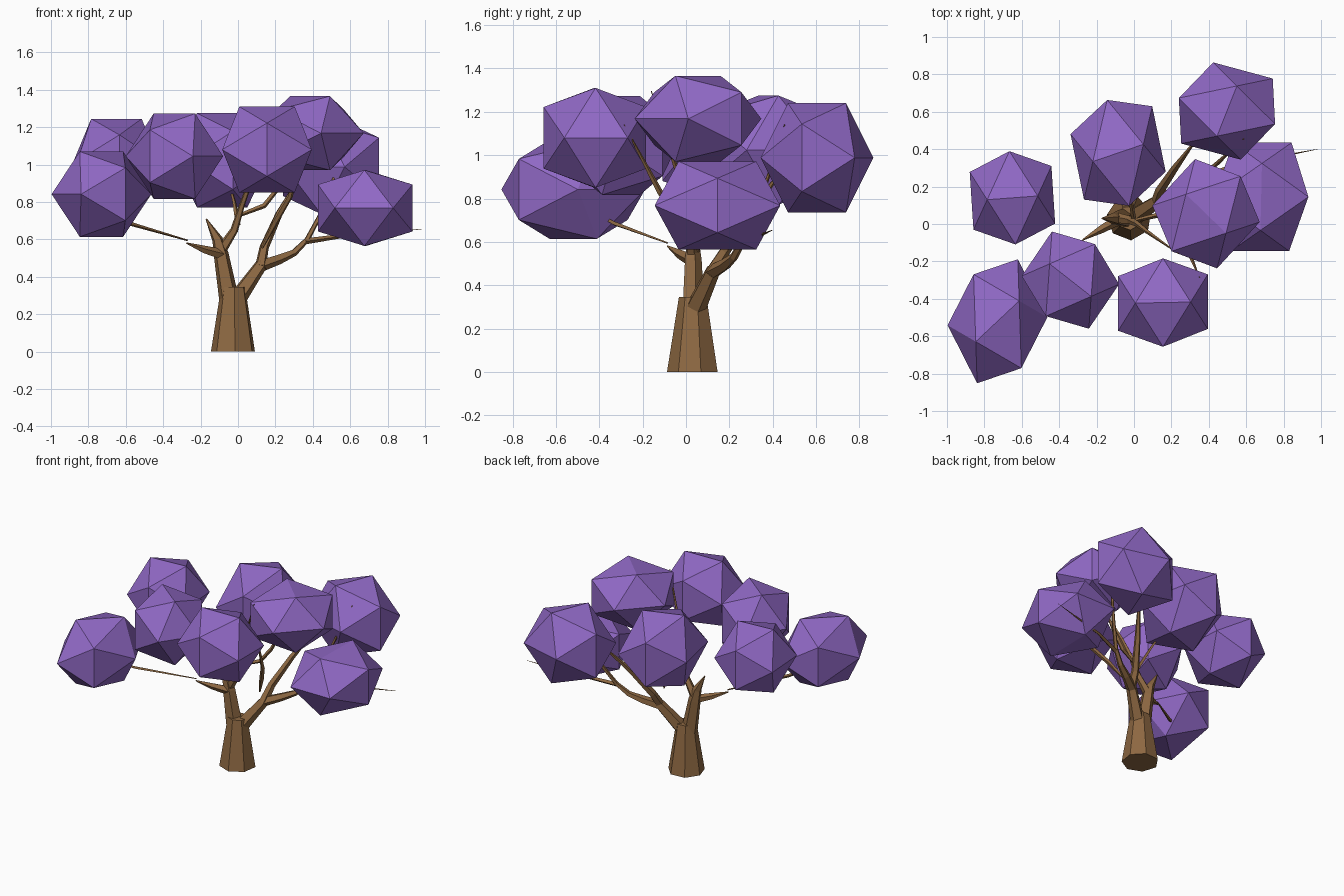
import bpy, bmesh, math
from mathutils import Vector

PHI = (1 + 5 ** 0.5) / 2


def material(name, color):
    m = bpy.data.materials.new(name)
    m.diffuse_color = (*color, 1)
    return m


LEAF = material("purple_leaves", (0.28, 0.14, 0.56))
BARK = material("brown_bark", (0.27, 0.14, 0.055))


def finish(bm, name, mat):
    bmesh.ops.recalc_face_normals(bm, faces=bm.faces)
    mesh = bpy.data.meshes.new(name)
    bm.to_mesh(mesh)
    bm.free()
    mesh.materials.append(mat)
    obj = bpy.data.objects.new(name, mesh)
    bpy.context.collection.objects.link(obj)
    return obj


def leaf_clump(i, center, u, v, half_height):
    """Stretched icosahedron; u runs along its top edge, v across it."""
    c, u, v = Vector(center), Vector((*u, 0)), Vector((*v, 0))
    w = Vector((0, 0, half_height / PHI))
    bm = bmesh.new()
    for s in (-1, 1):
        for t in (-1, 1):
            for a, b, d in ((s, 0, t * PHI), (0, t * PHI, s), (t * PHI, s, 0)):
                bm.verts.new(c + a * u + b * v + d * w)
    bmesh.ops.convex_hull(bm, input=bm.verts)
    finish(bm, f"leaf_clump_{i}", LEAF)


def limb(name, path, sides=5):
    """Tapered tube through (x, y, z, radius) points."""
    pts = [Vector(p[:3]) for p in path]
    bm = bmesh.new()
    rings = []
    for i, p in enumerate(pts):
        d = (pts[min(i + 1, len(pts) - 1)] - pts[max(i - 1, 0)]).normalized()
        if name == "trunk":
            d = Vector((0, 0, 1))
        q = Vector((0, 0, 1)).rotation_difference(d)
        ring = []
        for k in range(sides):
            a = math.tau * k / sides + 0.3
            off = Vector((math.cos(a), math.sin(a), 0)) * path[i][3]
            ring.append(bm.verts.new(p + q @ off))
        rings.append(ring)
    for r0, r1 in zip(rings, rings[1:]):
        for k in range(sides):
            n = (k + 1) % sides
            bm.faces.new((r0[k], r0[n], r1[n], r1[k]))
    bm.faces.new(rings[0][::-1])
    bm.faces.new(rings[-1])
    finish(bm, name, BARK)


# Foliage: centre, top-edge direction, cross direction, half height
clumps = [
    ((-0.65, 0.14, 1.02), (0.135, 0.010), (-0.010, 0.154), 0.225),
    ((-0.085, 0.38, 1.023), (0.135, 0.046), (-0.036, 0.175), 0.252),
    ((0.497, 0.604, 0.988), (0.053, 0.134), (0.159, -0.043), 0.252),
    ((0.385, 0.055, 1.168), (0.107, -0.104), (0.114, 0.124), 0.198),
    ((0.68, 0.145, 0.768), (0.004, 0.179), (0.156, 0.0), 0.203),
    ((0.155, -0.42, 1.08), (0.148, 0.003), (0.0, 0.146), 0.230),
    ((-0.34, -0.30, 1.045), (0.111, -0.087), (0.081, 0.119), 0.228),
    ((-0.73, -0.52, 0.842), (0.116, 0.109), (-0.079, 0.155), 0.228),
]
for i, c in enumerate(clumps, 1):
    leaf_clump(i, *c)

# Trunk
limb("trunk", [(-0.025, 0.033, 0, 0.121), (-0.025, 0.033, 0.345, 0.066)], 7)

# Main boughs
limb("left_bough", [(-0.05, 0.03, 0.29, 0.055), (-0.09, 0.03, 0.52, 0.042),
                    (-0.11, 0.03, 0.60, 0.030), (-0.17, 0.03, 0.71, 0.004)])
limb("right_bough", [(0.0, 0.04, 0.29, 0.050), (0.12, 0.12, 0.46, 0.036),
                     (0.22, 0.18, 0.495, 0.028), (0.30, 0.22, 0.53, 0.020),
                     (0.37, 0.26, 0.60, 0.015), (0.45, 0.33, 0.75, 0.012),
                     (0.585, 0.455, 1.14, 0.003)])

# Side branches
limb("left_branch", [(-0.09, 0.02, 0.52, 0.030), (-0.18, -0.03, 0.545, 0.022),
                     (-0.275, -0.085, 0.58, 0.004)])
limb("upper_branch", [(-0.085, 0.03, 0.55, 0.030), (-0.02, 0.02, 0.65, 0.022),
                      (0.02, 0.0, 0.78, 0.016), (0.07, -0.04, 0.92, 0.012),
                      (0.24, -0.16, 1.295, 0.002)])
limb("back_branch", [(0.12, 0.11, 0.45, 0.032), (0.14, 0.18, 0.56, 0.026),
                     (0.22, 0.30, 0.74, 0.020), (0.31, 0.42, 0.90, 0.008)])

# Thin twigs
limb("left_twig", [(-0.27, -0.085, 0.595, 0.004), (-0.58, -0.33, 0.685, 0.011),
                   (-0.72, -0.45, 0.75, 0.004)], 4)
limb("right_twig", [(0.36, 0.25, 0.59, 0.016), (0.57, 0.32, 0.62, 0.011),
                    (0.98, 0.40, 0.655, 0.001)], 4)
limb("front_twig", [(0.13, 0.06, 0.555, 0.006), (0.20, -0.02, 0.69, 0.015),
                    (0.28, -0.12, 0.83, 0.014), (0.35, -0.285, 1.14, 0.002)], 4)
limb("middle_twig", [(0.01, 0.02, 0.73, 0.010), (0.14, 0.05, 0.78, 0.014),
                     (0.22, 0.06, 0.88, 0.012), (0.34, 0.06, 1.10, 0.004)], 4)
limb("rear_twig", [(0.0, 0.02, 0.68, 0.014), (-0.02, 0.14, 0.80, 0.010),
                   (-0.06, 0.28, 0.95, 0.003)], 4)
